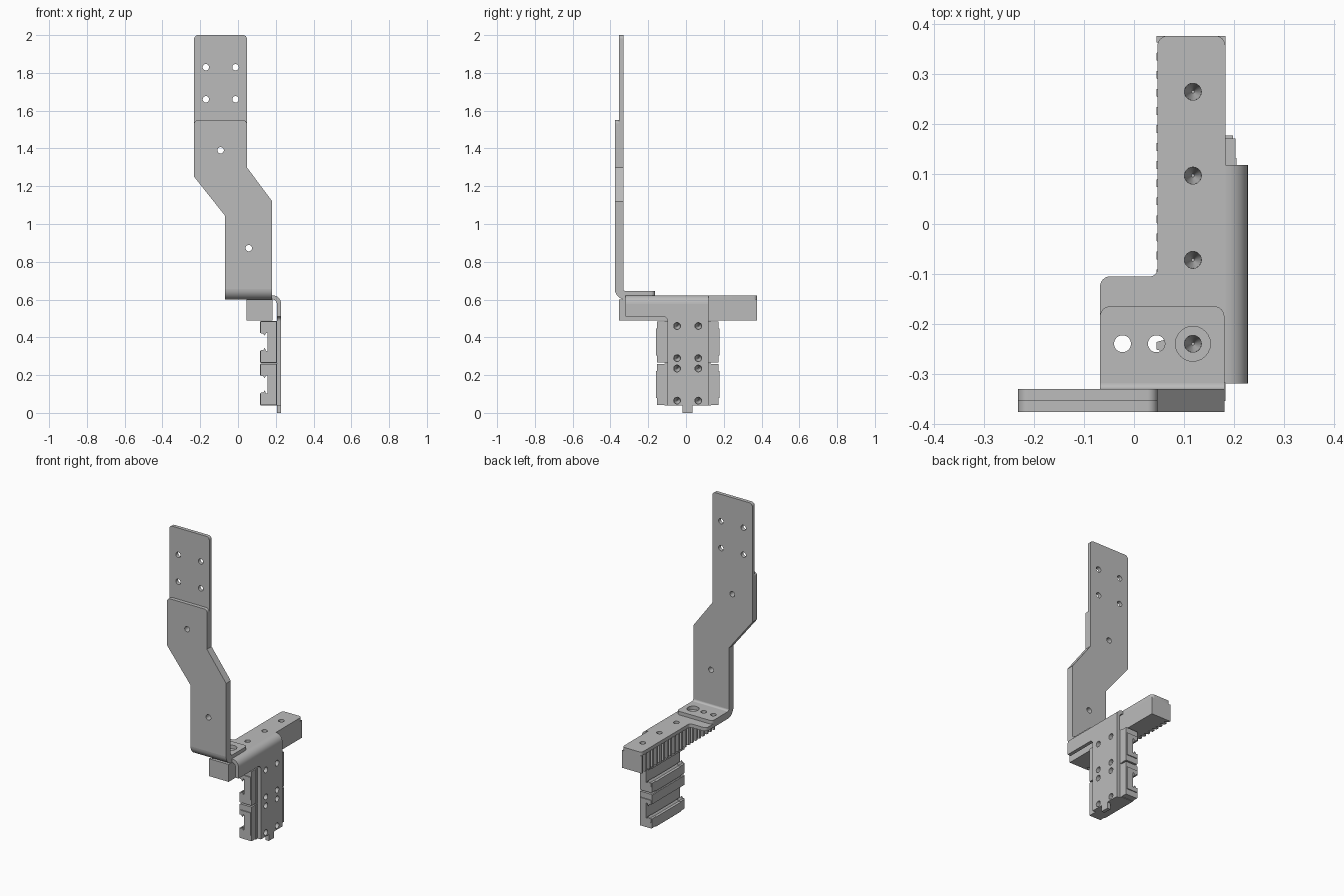
import bpy, bmesh, math
from mathutils import Vector, Matrix

if "Cube" in bpy.data.objects:
    bpy.data.objects.remove(bpy.data.objects["Cube"])

grey = bpy.data.materials.new("plain grey metal")
grey.diffuse_color = (0.5, 0.5, 0.5, 1)
grey.use_nodes = True
grey.node_tree.nodes["Principled BSDF"].inputs["Base Color"].default_value = grey.diffuse_color


def place(axis, u, v, w):
    """Map profile coordinates (u, v) and depth w to the world."""
    return {'X': (w, u, v), 'Y': (u, w, v), 'Z': (u, v, w)}[axis]


def rounded(pts, seg=6):
    """Outline points (u, v) or (u, v, radius) with filleted corners."""
    out = []
    for i, p in enumerate(pts):
        c = Vector(p[:2])
        if len(p) < 3:
            out.append(c)
            continue
        a = (Vector(pts[i - 1][:2]) - c).normalized()
        b = (Vector(pts[(i + 1) % len(pts)][:2]) - c).normalized()
        half = a.angle(b) / 2
        centre = c + (a + b).normalized() * p[2] / math.sin(half)
        t = p[2] / math.tan(half)
        s, e = c + a * t - centre, c + b * t - centre
        for k in range(seg + 1):
            d = s.lerp(e, k / seg).normalized() * p[2]
            out.append(centre + d)
    return out


def prism(name, pts, axis, w0, w1):
    bm = bmesh.new()
    face = bm.faces.new([bm.verts.new(place(axis, p[0], p[1], w0)) for p in rounded(pts)])
    ext = bmesh.ops.extrude_face_region(bm, geom=[face])
    move = Vector(place(axis, 0, 0, w1 - w0))
    bmesh.ops.translate(bm, vec=move, verts=[g for g in ext['geom'] if isinstance(g, bmesh.types.BMVert)])
    bmesh.ops.recalc_face_normals(bm, faces=bm.faces[:])
    me = bpy.data.meshes.new(name)
    bm.to_mesh(me)
    bm.free()
    me.materials.append(grey)
    ob = bpy.data.objects.new(name, me)
    bpy.context.collection.objects.link(ob)
    return ob


def drill(ob, axis, centres, w0, w1, r0, r1=None):
    """Cut round holes; r0 at depth w0, r1 at depth w1."""
    bm = bmesh.new()
    turn = {'X': Matrix.Rotation(math.pi / 2, 4, 'Y'),
            'Y': Matrix.Rotation(-math.pi / 2, 4, 'X'), 'Z': Matrix()}[axis]
    for u, v in centres:
        m = Matrix.Translation(place(axis, u, v, (w0 + w1) / 2)) @ turn
        bmesh.ops.create_cone(bm, cap_ends=True, segments=24, radius1=r0,
                              radius2=r0 if r1 is None else r1, depth=w1 - w0, matrix=m)
    me = bpy.data.meshes.new("hole_cutter")
    bm.to_mesh(me)
    bm.free()
    cutter = bpy.data.objects.new("hole_cutter", me)
    cutter.hide_render = True
    bpy.context.collection.objects.link(cutter)
    mod = ob.modifiers.new("holes", 'BOOLEAN')
    mod.operation, mod.solver, mod.object = 'DIFFERENCE', 'EXACT', cutter
    bpy.context.view_layer.objects.active = ob
    bpy.ops.object.modifier_apply(modifier=mod.name)
    bpy.data.objects.remove(cutter)


def join(name, parts):
    bpy.ops.object.select_all(action='DESELECT')
    for p in parts:
        p.select_set(True)
    bpy.context.view_layer.objects.active = parts[0]
    bpy.ops.object.join()
    parts[0].name = name


def arc_band(cu, cv, r0, r1, start, end, n=8):
    """Bent sheet cross-section."""
    ang = [math.radians(start + (end - start) * i / n) for i in range(n + 1)]
    return ([(cu + r1 * math.cos(a), cv + r1 * math.sin(a)) for a in ang] +
            [(cu + r0 * math.cos(a), cv + r0 * math.sin(a)) for a in reversed(ang)])


# Shared levels: two sheets nested at the bend
BY, BZ = -0.319, 0.657
Z0, Z1, Z2 = 0.60, 0.6225, 0.645
Y0, Y1, Y2 = -0.377, -0.354, -0.331


def arm_outline(top):
    return [(-0.068, BZ), (0.181, BZ), (0.181, 1.12), (0.047, 1.30), (0.047, top, 0.02),
            (-0.232, top, 0.02), (-0.232, 1.25), (-0.068, 1.043)]


arm_holes = [(-0.092, 1.39), (0.057, 0.872)]
mount_holes = [(x, z) for x in (-0.17, -0.013) for z in (1.66, 1.83)]
slot_holes = [(-0.023, -0.24), (0.045, -0.24)]
bar_holes = [(0.118, y) for y in (-0.24, -0.072, 0.097, 0.265)]

# Inner sheet: tall arm bent into a short tab
arm = prism("tall_arm", arm_outline(2.0), 'Y', Y1, Y2)
drill(arm, 'Y', arm_holes + mount_holes, -0.5, -0.2, 0.017)
bend = prism("bend", arc_band(BY, BZ, 0.012, 0.035, 180, 270), 'X', -0.068, 0.181)
tab = prism("tab", [(-0.068, BY), (0.181, BY), (0.181, -0.165, 0.02), (-0.068, -0.165, 0.02)], 'Z', Z1, Z2)
drill(tab, 'Z', slot_holes, 0.5, 0.8, 0.017)
drill(tab, 'Z', bar_holes[:1], 0.5, 0.8, 0.035)
join("tall_arm", [arm, bend, tab])

# Outer sheet: shorter arm bent into the strip covering the rack
arm = prism("outer_arm", arm_outline(1.55), 'Y', Y0, Y1)
drill(arm, 'Y', arm_holes, -0.5, -0.2, 0.017)
bend = prism("bend", arc_band(BY, BZ, 0.035, 0.058, 180, 270), 'X', -0.068, 0.181)
strip = prism("strip", [(-0.068, BY), (0.183, BY), (0.183, 0.377, 0.02), (0.047, 0.377, 0.02),
                        (0.047, -0.105, 0.015), (-0.068, -0.105, 0.02)], 'Z', Z0, Z1)
drill(strip, 'Z', slot_holes + bar_holes, 0.5, 0.8, 0.017)
join("outer_arm", [arm, bend, strip])

# Toothed rack under the strip
pitch, n = 0.0362, 20
outline = [(0.183, 0.377), (0.183, -0.355), (0.045, -0.355)]
for i in range(n):
    y = -0.355 + pitch * i
    outline += [(0.045, y + 0.010), (0.068, y + 0.016), (0.068, y + 0.025), (0.045, y + 0.031)]
outline.append((0.045, 0.377))
rack = prism("toothed_rack", outline, 'Z', 0.49, Z0)
drill(rack, 'Z', bar_holes, 0.51, 0.601, 0.003, 0.017)

# Side bracket folded down from the strip
bend = prism("bend", arc_band(0.183, 0.5775, 0.0225, 0.045, 0, 90), 'Y', -0.32, 0.118)
plate = prism("side_bracket", [
    (-0.32, 0.5775), (0.118, 0.5775), (0.118, 0.04), (0.035, 0.04), (0.035, 0), (-0.018, 0),
    (-0.018, 0.04), (-0.097, 0.04), (-0.097, 0.51, 0.025), (-0.32, 0.51)], 'X', 0.2055, 0.228)
screw_holes = [(y, z) for y in (-0.047, 0.065) for z in (0.065, 0.235, 0.29, 0.46)]
drill(plate, 'X', screw_holes, 0.15, 0.3, 0.018)
join("side_bracket", [plate, bend])


# Two guide carriages with end caps and wipers
def channel(zc, h, x0, x1, notch):
    half = [(x1, h), (x0 + 0.004, h), (x0, h - 0.004), (x0, notch), (0.133, notch),
            (0.142, notch - 0.012), (0.148, notch + 0.004), (0.155, notch + 0.004)]
    return [(x, zc + z) for x, z in half] + [(x, zc - z) for x, z in reversed(half)]


for label, zc in (("lower", 0.151), ("upper", 0.376)):
    body = prism(label + "_carriage", channel(zc, 0.111, 0.116, 0.2055, 0.048), 'Y', -0.115, 0.132)
    drill(body, 'X', [p for p in screw_holes if abs(p[1] - zc) < 0.11], 0.165, 0.206, 0.003, 0.018)
    for side, y0, y1, y2 in (("front", -0.115, -0.154, -0.16), ("back", 0.132, 0.171, 0.177)):
        cap = prism(f"{label}_{side}_cap", channel(zc, 0.108, 0.118, 0.203, 0.046), 'Y', y0, y1)
        prism(f"{label}_{side}_wiper", channel(zc, 0.072, 0.122, 0.198, 0.044), 'Y', y1, y2)

# Smooth curved walls, keep sharp edges
bpy.ops.object.select_all(action='SELECT')
bpy.context.view_layer.objects.active = rack
bpy.ops.object.shade_smooth_by_angle(angle=math.radians(30))
